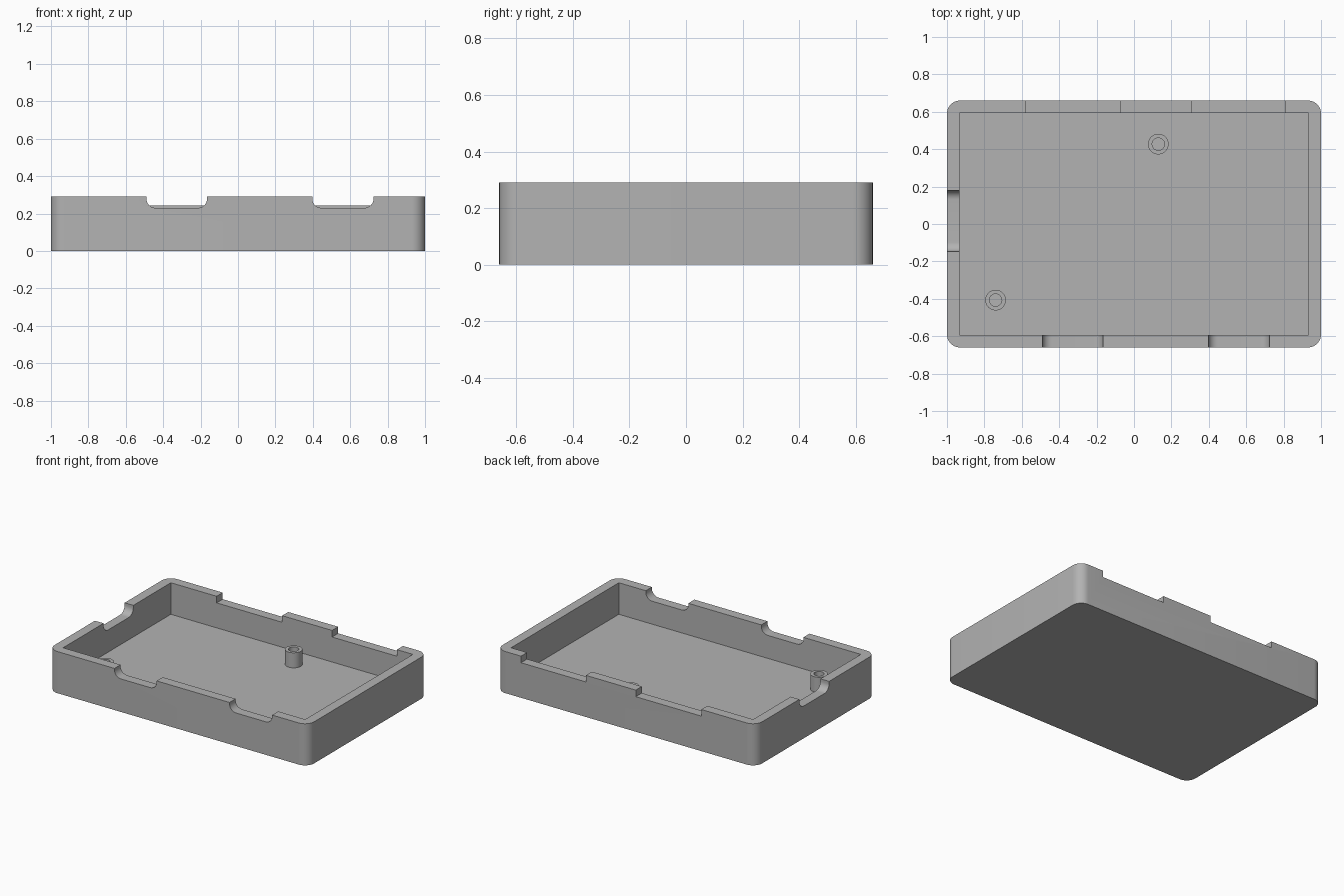
import bpy, bmesh, math
from mathutils import Vector

default = bpy.data.objects.get("Cube")
if default:
    bpy.data.objects.remove(default, do_unlink=True)

HX, HY, H = 1.0, 0.66, 0.29      # outer half sizes and height
WALL, FLOOR = 0.067, 0.07
TOP = 0.5                        # cutters reach above the rim

grey = bpy.data.materials.new("light grey plastic")
grey.use_nodes = True
grey.diffuse_color = (0.45, 0.45, 0.45, 1)
grey.node_tree.nodes["Principled BSDF"].inputs["Base Color"].default_value = grey.diffuse_color


def to_object(name, bm):
    bmesh.ops.recalc_face_normals(bm, faces=bm.faces)
    mesh = bpy.data.meshes.new(name)
    bm.to_mesh(mesh)
    bm.free()
    mesh.materials.append(grey)
    obj = bpy.data.objects.new(name, mesh)
    bpy.context.collection.objects.link(obj)
    return obj


def box(name, lo, hi, radius=0, rounded=None):
    """Box between two corners; edges passing the rounded test are filleted."""
    lo, hi = Vector(lo), Vector(hi)
    bm = bmesh.new()
    bmesh.ops.create_cube(bm, size=1)
    for v in bm.verts:
        v.co = (lo + hi) / 2 + v.co * (hi - lo)
    if rounded:
        bmesh.ops.bevel(bm, geom=[e for e in bm.edges if rounded(e)], offset=radius,
                        segments=10, profile=0.5, affect='EDGES')
    return to_object(name, bm)


def along(axis):
    return lambda e: abs((e.verts[0].co - e.verts[1].co)[axis]) > 1e-4


def bottom_along(axis):
    return lambda e: along(axis)(e) and all(v.co.z < H for v in e.verts)


def smooth(obj):
    bpy.ops.object.select_all(action='DESELECT')
    obj.select_set(True)
    bpy.context.view_layer.objects.active = obj
    bpy.ops.object.shade_smooth_by_angle(angle=math.radians(30))


# Tray body with rounded upright corners
tray = box("tray", (-HX, -HY, 0), (HX, HY, H), 0.07, along(2))

# Inner space and rim notches
cutters = [box("inner_space", (-HX + WALL, -HY + WALL, FLOOR), (HX - WALL, HY - WALL, TOP))]
for x0, x1 in ((-0.49, -0.165), (0.397, 0.725)):
    cutters.append(box("front_notch", (x0, -0.8, 0.23), (x1, -0.5, TOP), 0.05, bottom_along(1)))
for x0, x1 in ((-0.58, -0.075), (0.31, 0.81)):
    cutters.append(box("back_notch", (x0, 0.5, 0.244), (x1, 0.8, TOP)))
cutters.append(box("right_notch", (-1.1, -0.147, 0.225), (-0.8, 0.18, TOP), 0.05, bottom_along(0)))

bpy.context.view_layer.objects.active = tray
for cutter in cutters:
    cutter.hide_render = True
    mod = tray.modifiers.new(cutter.name, 'BOOLEAN')
    mod.operation, mod.solver, mod.object = 'DIFFERENCE', 'EXACT', cutter
    bpy.ops.object.modifier_apply(modifier=mod.name)
    bpy.data.objects.remove(cutter, do_unlink=True)
smooth(tray)


# Hollow mounting posts, spun from a wall section
def post(name, x, y, outer=0.055, inner=0.033, height=0.105):
    bm = bmesh.new()
    low = FLOOR - 0.01
    section = [(outer, low), (outer, FLOOR + height), (inner, FLOOR + height), (inner, low)]
    verts = [bm.verts.new((x + r, y, z)) for r, z in section]
    edges = [bm.edges.new(pair) for pair in zip(verts, verts[1:])]
    bmesh.ops.spin(bm, geom=verts + edges, cent=(x, y, 0), axis=(0, 0, 1),
                   angle=math.tau, steps=40)
    bmesh.ops.remove_doubles(bm, verts=bm.verts, dist=1e-4)
    smooth(to_object(name, bm))


post("back_post", 0.13, 0.427)
post("front_post", -0.74, -0.407)
